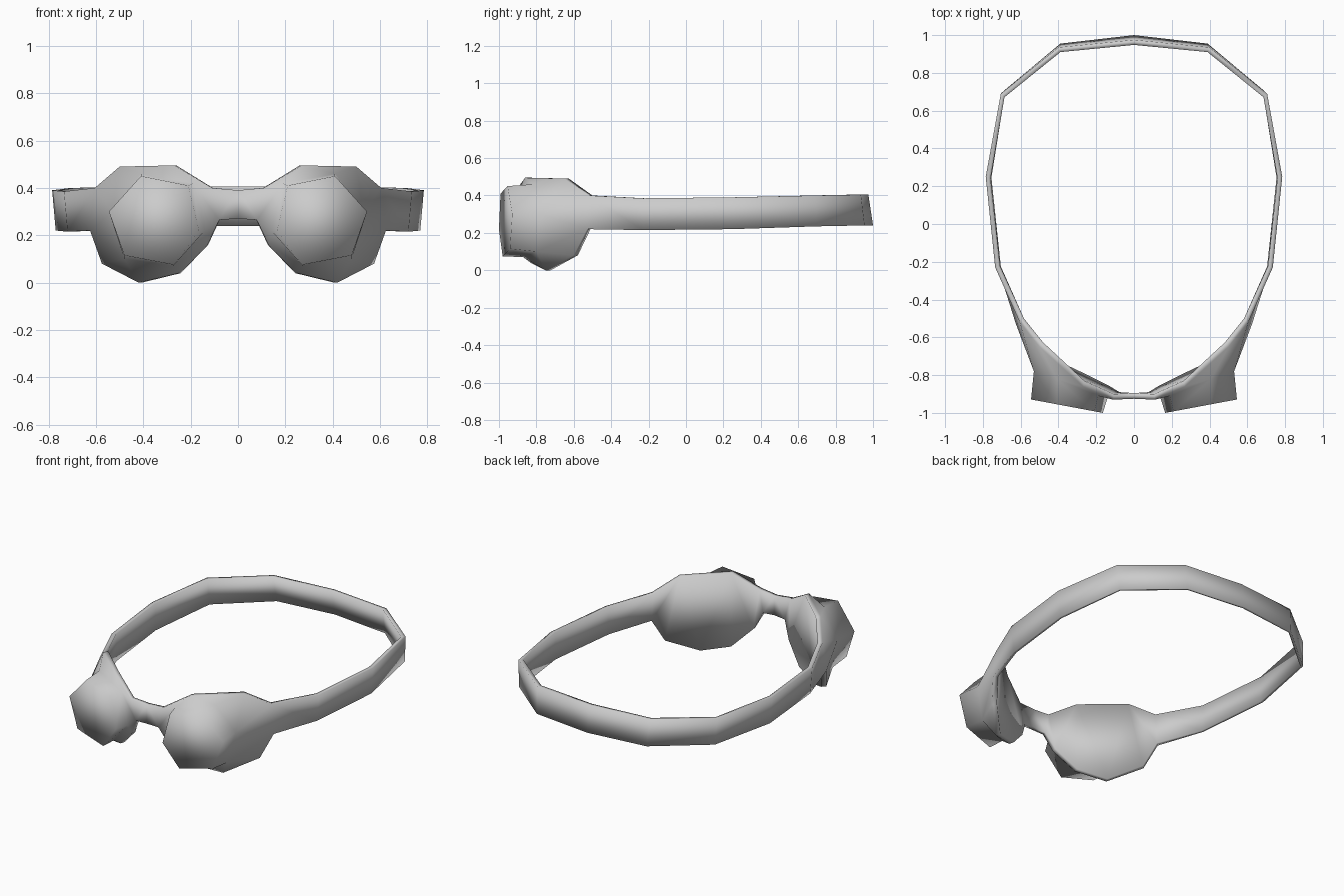
import bpy
import bmesh
from mathutils import Vector

# Remove the default cube
cube = bpy.data.objects.get("Cube")
if cube:
    bpy.data.objects.remove(cube, do_unlink=True)

# Single grey material
grey = bpy.data.materials.new("plain grey")
grey.use_nodes = True
colour = (0.6, 0.6, 0.6, 1)
grey.diffuse_color = colour
grey.node_tree.nodes["Principled BSDF"].inputs["Base Color"].default_value = colour

bm = bmesh.new()


def add_points(points):
    return [bm.verts.new(point) for point in points]


def add_faces(*faces):
    for corners in faces:
        bm.faces.new(corners)


def lens_point(x, z):
    """Point on the slanted flat front of the eyepiece."""
    return (x, -1 + 0.187 * (x - 0.165), z)


def inner_copy(vert, thickness):
    """Matching point on the side that rests on the head."""
    inward = Vector((-vert.co.x, -vert.co.y, 0)).normalized()
    return bm.verts.new(vert.co + inward * thickness)


# Eyecup rim, clockwise from the top of the nose bridge
a, b, c, d, e, f, g, h, i, j = add_points([
    (0.11, -0.93, 0.4), (0.27, -0.86, 0.495), (0.5, -0.65, 0.49),
    (0.605, -0.52, 0.4), (0.625, -0.53, 0.22), (0.575, -0.6, 0.08),
    (0.42, -0.75, 0), (0.25, -0.83, 0.04), (0.13, -0.89, 0.16),
    (0.08, -0.92, 0.265)])

# Base of the six-sided eyepiece
base = add_points([
    (0.41, -0.82, 0.46), (0.19, -0.91, 0.42), (0.14, -0.92, 0.22),
    (0.27, -0.87, 0.07), (0.48, -0.8, 0.1), (0.53, -0.78, 0.3)])
top, inner_top, inner, bottom, outer_bottom, outer = base

# Eyecup skin between rim and eyepiece
add_faces((a, b, inner_top), (b, top, inner_top), (b, c, top),
          (c, d, outer, top), (d, e, outer), (e, f, outer_bottom, outer),
          (f, g, outer_bottom), (g, h, bottom, outer_bottom),
          (h, i, bottom), (i, inner, bottom), (i, j, inner),
          (j, a, inner_top, inner))

# Eyepiece walls and flat lens
lens = add_points([lens_point(x, z) for x, z in [
    (0.41, 0.45), (0.21, 0.41), (0.165, 0.22),
    (0.27, 0.075), (0.48, 0.115), (0.545, 0.3)]])
for n in range(len(base)):
    m = (n + 1) % len(base)
    add_faces((base[n], base[m], lens[m], lens[n]))
lens_face = bm.faces.new(lens)

# Nose bridge and head strap, upper and lower edges
bridge_top, bridge_bottom = add_points([(0, -0.925, 0.39), (0, -0.925, 0.27)])
strap_upper = add_points([
    (0.735, -0.23, 0.385), (0.785, 0.25, 0.39), (0.705, 0.69, 0.4),
    (0.4, 0.935, 0.405), (0, 0.975, 0.405)])
strap_lower = add_points([
    (0.72, -0.23, 0.215), (0.77, 0.25, 0.22), (0.695, 0.7, 0.235),
    (0.39, 0.955, 0.24), (0, 1, 0.24)])

# Inner copies of both long edges, with the wall joining them
upper_edge = [bridge_top, a, b, c, d] + strap_upper
lower_edge = [bridge_bottom, j, i, h, g, f, e] + strap_lower
inside = {}
for edge, strap, strap_thickness in [
        (upper_edge, strap_upper, 0.027), (lower_edge, strap_lower, 0.016)]:
    for vert in edge:
        inside[vert] = inner_copy(
            vert, strap_thickness if vert in strap else 0.03)
    for v, w in zip(edge, edge[1:]):
        add_faces((v, w, inside[w], inside[v]))

# Outer and inner surfaces of bridge and strap
bands = [(bridge_top, a, j, bridge_bottom)]
uppers, lowers = [d] + strap_upper, [e] + strap_lower
for n in range(len(strap_upper)):
    bands.append((uppers[n], uppers[n + 1], lowers[n + 1], lowers[n]))
add_faces(*bands)

# Closed back of the eyecup, following the curve of the face
back = [(a, b, i, j), (b, h, i), (b, c, g, h), (c, f, g), (c, d, e, f)]
add_faces(*[[inside[v] for v in corners] for corners in bands + back])

# Point all faces outward
bmesh.ops.recalc_face_normals(bm, faces=bm.faces[:])
lens_face.normal_update()
if lens_face.normal.y > 0:
    bmesh.ops.reverse_faces(bm, faces=bm.faces[:])
for face in bm.faces:
    face.smooth = True

mesh = bpy.data.meshes.new("goggles_with_strap")
bm.to_mesh(mesh)
bm.free()
mesh.materials.append(grey)
goggles = bpy.data.objects.new("goggles_with_strap", mesh)
bpy.context.collection.objects.link(goggles)

# Mirror to the other side
mirror = goggles.modifiers.new("other_side", "MIRROR")
mirror.use_clip = True
